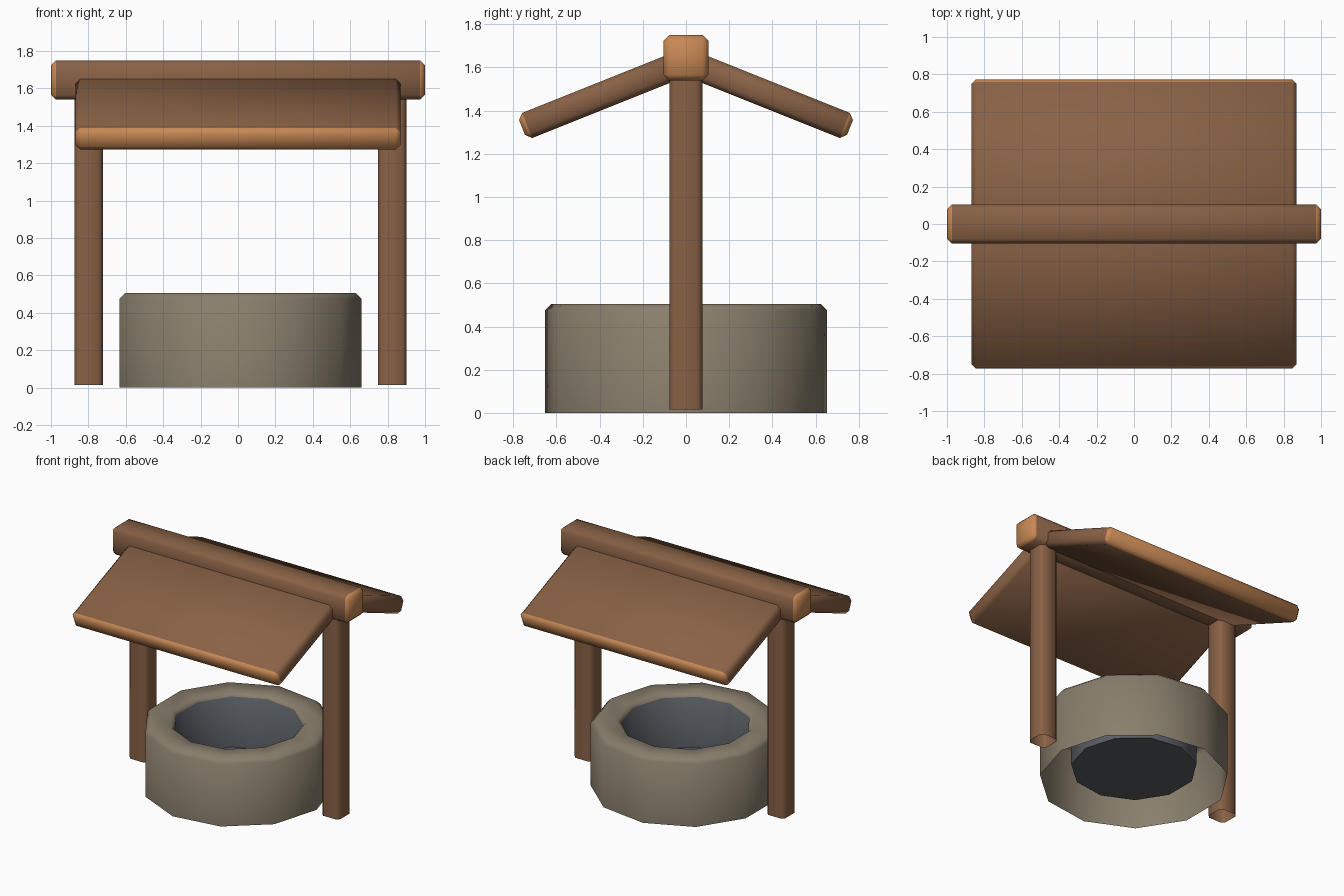
import bpy, bmesh, math
from mathutils import Matrix

if "Cube" in bpy.data.objects:
    bpy.data.objects.remove(bpy.data.objects["Cube"])


def material(name, rgb):
    m = bpy.data.materials.new(name)
    m.diffuse_color = (*rgb, 1)
    m.use_nodes = True
    m.node_tree.nodes["Principled BSDF"].inputs["Base Color"].default_value = m.diffuse_color
    return m


WOOD = material("wood", (0.25, 0.12, 0.06))
CUT_WOOD = material("cut_wood", (0.58, 0.25, 0.09))
STONE = material("stone", (0.25, 0.21, 0.15))
SHAFT = material("shaft", (0.10, 0.11, 0.125))


def finish(name, bm, mats, angle=60):
    me = bpy.data.meshes.new(name)
    bm.to_mesh(me)
    bm.free()
    ob = bpy.data.objects.new(name, me)
    bpy.context.collection.objects.link(ob)
    for m in mats:
        me.materials.append(m)
    bpy.ops.object.select_all(action='DESELECT')
    ob.select_set(True)
    bpy.context.view_layer.objects.active = ob
    bpy.ops.object.shade_smooth_by_angle(angle=math.radians(angle))
    return ob


def timber(name, loc, size, bevel, cut_end=None, upright=False, tilt=0):
    """Chamfered box; cut_end(normal) picks the pale end-grain faces."""
    bm = bmesh.new()
    bmesh.ops.create_cube(bm, size=1, matrix=Matrix.Diagonal((*size, 1)))
    edges = bm.edges[:]
    if upright:  # chamfer only the long edges, leave the foot open
        edges = [e for e in edges if abs(e.verts[0].co.z - e.verts[1].co.z) > 0.1]
    bmesh.ops.bevel(bm, geom=edges, offset=bevel, segments=1, affect='EDGES')
    bm.normal_update()
    if upright:
        foot = [f for f in bm.faces if f.normal.z < -0.9]
        bmesh.ops.delete(bm, geom=foot, context='FACES_ONLY')
    if cut_end:
        for f in bm.faces:
            if cut_end(f.normal):
                f.material_index = 1
    bm.transform(Matrix.Translation(loc) @ Matrix.Rotation(tilt, 4, 'X'))
    return finish(name, bm, [WOOD, CUT_WOOD])


# Ridge beam
timber("ridge_beam", (0, 0, 1.645), (2.0, 0.21, 0.21), 0.026,
       cut_end=lambda n: abs(n.x) > 0.5)

# Two sloping roof panels with pale eaves
for side, name in ((-1, "front_roof_panel"), (1, "back_roof_panel")):
    timber(name, (0, side * 0.407, 1.463), (1.74, 0.76, 0.125), 0.026,
           cut_end=lambda n, s=side: n.y * s > 0.5,
           tilt=-side * math.radians(21.8))

# Posts
for x, name in ((-0.799, "left_post"), (0.825, "right_post")):
    timber(name, (x, 0, 0.785), (0.152, 0.152, 1.54), 0.022, upright=True)

# Stone well: an eleven-sided lathed wall, open underneath, with a floor
SIDES = 11
profile = [(0.66, 0), (0.66, 0.475), (0.63, 0.505), (0.475, 0.505),
           (0.45, 0.48), (0.44, 0.10)]
bm = bmesh.new()
rings = [[bm.verts.new((r * math.cos(math.tau * i / SIDES),
                        r * math.sin(math.tau * i / SIDES), z))
          for i in range(SIDES)] for r, z in profile]
for k, (a, b) in enumerate(zip(rings, rings[1:])):
    for i in range(SIDES):
        j = (i + 1) % SIDES
        f = bm.faces.new((a[i], a[j], b[j], b[i]))
        f.material_index = int(k == len(rings) - 2)
bm.faces.new(rings[-1]).material_index = 1
finish("well_wall", bm, [STONE, SHAFT])
